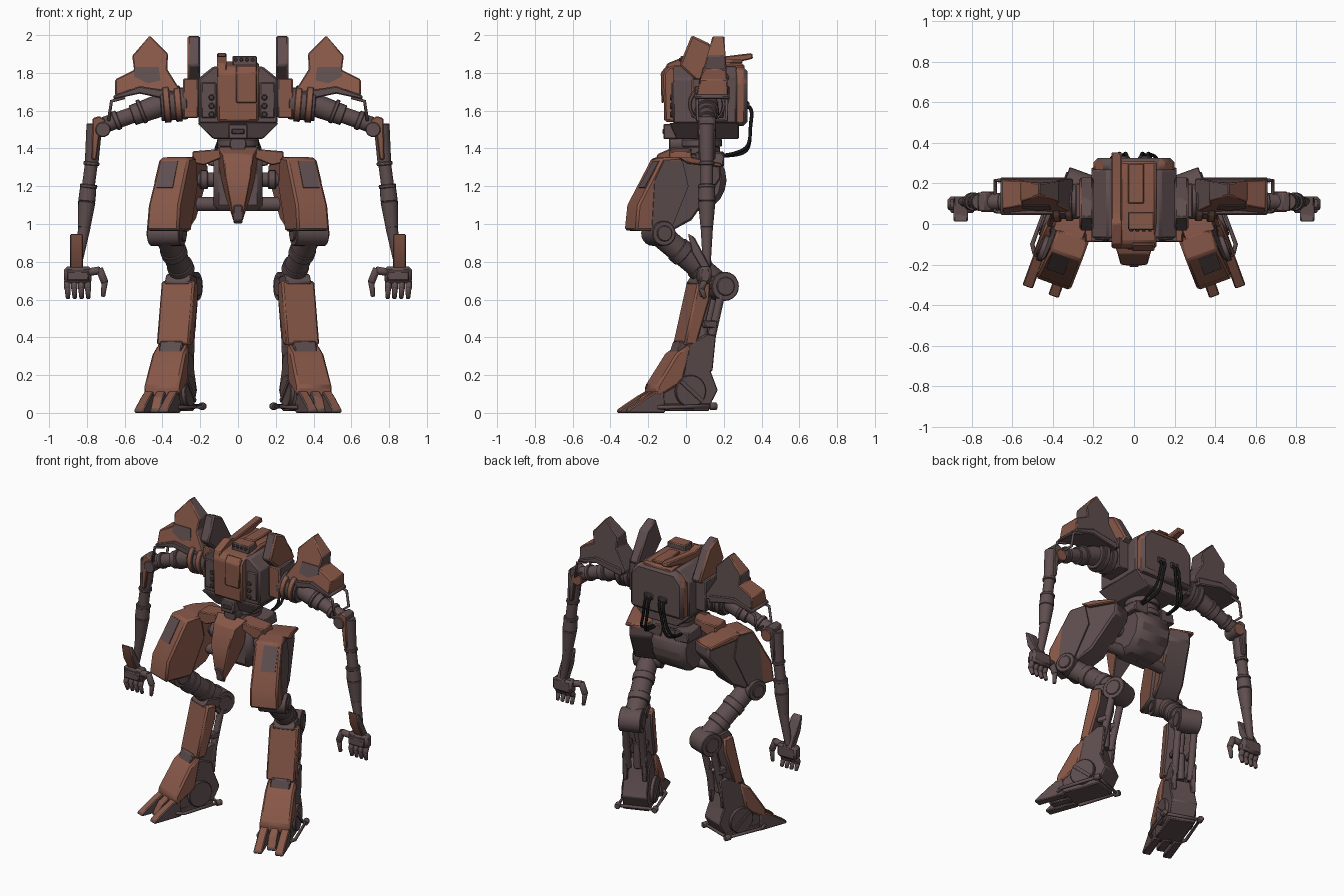
import bpy, bmesh, math
from mathutils import Vector, Matrix

if "Cube" in bpy.data.objects:
    bpy.data.objects.remove(bpy.data.objects["Cube"])


def material(name, *rgb):
    m = bpy.data.materials.new(name)
    m.diffuse_color = (*rgb, 1)
    m.use_nodes = True
    m.node_tree.nodes["Principled BSDF"].inputs["Base Color"].default_value = m.diffuse_color
    return m


RUST = material("rust_paint", 0.245, 0.097, 0.065)
GRAY = material("dark_metal", 0.115, 0.076, 0.078)
DARK = material("shadow_metal", 0.06, 0.042, 0.044)
BLACK = material("black_cable", 0.008, 0.008, 0.009)

# Legs are built in their own plane, then turned outward by 20 degrees
LEG = Matrix.Translation((0.34, 0, 0)) @ Matrix.Rotation(math.radians(20), 4, 'Z')


def finish(name, bm, mat, xf, mirror, bevel, rule=None):
    """Turn a bmesh into an object; rule(centre, normal) picks the second colour."""
    if xf:
        bm.transform(xf)
    bmesh.ops.recalc_face_normals(bm, faces=bm.faces)
    bm.normal_update()
    if rule:
        for f in bm.faces:
            f.material_index = int(rule(f.calc_center_median(), f.normal))
    me = bpy.data.meshes.new(name)
    bm.to_mesh(me)
    bm.free()
    for m in (mat if isinstance(mat, tuple) else (mat,)):
        me.materials.append(m)
    ob = bpy.data.objects.new(name, me)
    bpy.context.collection.objects.link(ob)
    if bevel:
        b = ob.modifiers.new("bevel", 'BEVEL')
        b.width, b.segments, b.limit_method = bevel, 1, 'ANGLE'
    if mirror:
        ob.modifiers.new("mirror", 'MIRROR')
    return ob


def prism(name, pts, a, b, axis='x', mat=GRAY, xf=None, mirror=False, bevel=0.006, tweak=None, rule=None):
    """Extrude a profile from a to b along an axis."""
    put = {'x': lambda p, t: (t, p[0], p[1]), 'y': lambda p, t: (p[0], t, p[1]),
           'z': lambda p, t: (p[0], p[1], t)}[axis]
    bm = bmesh.new()
    lo, hi = ([bm.verts.new(put(p, t)) for p in pts] for t in (a, b))
    bm.faces.new(lo)
    bm.faces.new(hi)
    for i in range(len(pts)):
        j = (i + 1) % len(pts)
        bm.faces.new((lo[i], lo[j], hi[j], hi[i]))
    if tweak:
        for v in bm.verts:
            v.co = tweak(v.co)
    return finish(name, bm, mat, xf, mirror, bevel, rule)


def box(name, x, y, z, mat=GRAY, **k):
    return prism(name, [(y[0], z[0]), (y[1], z[0]), (y[1], z[1]), (y[0], z[1])], *x, mat=mat, **k)


def cyl(name, p, q, r, r2=None, mat=GRAY, xf=None, mirror=True, seg=20, rule=None):
    p, q = Vector(p), Vector(q)
    bm = bmesh.new()
    bmesh.ops.create_cone(bm, cap_ends=True, segments=seg, radius1=r, radius2=r if r2 is None else r2,
                          depth=(q - p).length)
    bm.transform(Matrix.Translation((p + q) / 2) @ (q - p).to_track_quat('Z', 'Y').to_matrix().to_4x4())
    return finish(name, bm, mat, xf, mirror, 0.004, rule)


def tube(name, pts, r, mat, xf=None, smooth=True):
    cu = bpy.data.curves.new(name, 'CURVE')
    cu.dimensions, cu.bevel_depth, cu.bevel_resolution, cu.use_fill_caps = '3D', r, 2, True
    s = cu.splines.new('NURBS' if smooth else 'POLY')
    s.points.add(len(pts) - 1)
    for pt, co in zip(s.points, pts):
        pt.co = (*((xf @ Vector(co)) if xf else co), 1)
    if smooth:
        s.use_endpoint_u, s.order_u, s.resolution_u = True, 4, 8
    cu.materials.append(mat)
    ob = bpy.data.objects.new(name, cu)
    bpy.context.collection.objects.link(ob)
    ob.modifiers.new("mirror", 'MIRROR')


# ---- Torso
prism("torso_hull", [(-.21, 1.53), (.21, 1.53), (.21, 1.77), (.13, 1.835), (-.13, 1.835), (-.21, 1.77)],
      -.07, .27, 'y', bevel=.01)
prism("torso_back", [(-.2, 1.52), (.2, 1.52), (.2, 1.76), (.14, 1.83), (-.14, 1.83), (-.2, 1.76)],
      .25, .325, 'y', (GRAY, RUST), bevel=.02, rule=lambda c, n: abs(n.x) > .5)
prism("chest_panel", [(-.115, 1.54), (-.122, 1.8), (-.09, 1.835), (.1, 1.86), (.31, 1.85), (.31, 1.8),
                      (0, 1.7), (0, 1.54)], -.11, .11, mat=RUST, bevel=.012)
prism("chest_hatch", [(-.118, 1.64), (-.13, 1.64), (-.134, 1.8), (-.1, 1.842), (-.09, 1.83)], -.01, .1, mat=RUST)
prism("top_rail", [(-.12, 1.78), (-.1, 1.85), (0, 1.89), (.06, 1.87), (.35, 1.905), (.355, 1.875), (.2, 1.84), (0, 1.8)],
      -.112, -.06, mat=RUST)
box("top_vent", (-.03, .05), (.1, .3), (1.85, 1.87), RUST)
box("sensor_cluster", (-.03, .1), (-.03, .06), (1.83, 1.89), (RUST, GRAY), rule=lambda c, n: n.z < .5)
for i in range(4):
    cyl("sensor_lens", (-.012 + i * .03, -.037, 1.87), (-.012 + i * .03, -.02, 1.87), .01, mat=DARK, mirror=False, seg=10)
box("chest_recess", (.115, .195), (-.078, -.06), (1.56, 1.75), mirror=True)
for i in range(3):
    cyl("chest_lamp", (.14, -.085, 1.58 + i * .045), (.14, -.07, 1.58 + i * .045), .016, seg=12, mat=DARK)
prism("belly_hull", [(-.215, 1.535), (.215, 1.535), (.13, 1.45), (-.13, 1.45)], -.09, .28, 'y',
      tweak=lambda c: Vector((c.x, c.y + (.04 if c.y < 0 and c.z < 1.5 else 0), c.z)))
box("belly_sensor", (-.05, .05), (-.12, -.04), (1.45, 1.53))
box("belly_sensor_slot", (-.035, .035), (-.125, -.11), (1.475, 1.505), DARK)
for i, r in enumerate((.115, .1, .11)):
    cyl("waist_ring", (0, .08, 1.33 + i * .04), (0, .08, 1.37 + i * .04), r, mirror=False, seg=28)
cyl("waist_pivot", (0, -.09, 1.425), (0, .05, 1.425), .045, mirror=False)


# ---- Pelvis
def groin_taper(c):
    w = .11 if c.z > 1.3 else .11 - (1.3 - c.z) * .27
    return Vector((math.copysign(w * (.72 if c.y < -.14 else 1), c.x), c.y, c.z))


prism("groin_plate", [(-.06, 1.41), (-.15, 1.37), (-.2, 1.25), (-.205, 1.08), (-.18, 1.01), (-.1, 1.13), (-.02, 1.32)],
      -.1, .1, mat=(RUST, GRAY), tweak=groin_taper, rule=lambda c, n: n.z < -.4 and n.y > 0)
prism("groin_tip", [(-.212, 1.1), (-.2, 1.02), (-.17, 1.0), (-.15, 1.1)], -.025, .025)
prism("pelvis_hull", [(-.06, 1.36), (.17, 1.36), (.22, 1.26), (.2, 1.15), (.12, 1.07), (-.06, 1.07)], -.13, .13, bevel=.03)
prism("hip_flap", [(.06, 1.4), (.24, 1.385), (.245, 1.325), (.18, 1.31), (.06, 1.36)], -.09, .03, 'y', RUST, mirror=True)
prism("rear_hip_flap", [(.05, 1.385), (.15, 1.375), (.16, 1.31), (.05, 1.3)], .05, .2, 'y', mirror=True)
cyl("upper_hip_axle", (.08, .02, 1.235), (.29, .02, 1.235), .038)
cyl("upper_hip_collar", (.16, .02, 1.235), (.2, .02, 1.235), .05)
cyl("lower_hip_axle", (0, .02, 1.105), (.29, .0, 1.105), .037)

# ---- Shoulders
box("shoulder_mount", (.21, .29), (.03, .2), (1.56, 1.77), (GRAY, RUST), mirror=True,
    rule=lambda c, n: n.y < -.5)
prism("shoulder_stack", [(.03, 2.0), (.125, 1.955), (.235, 1.77), (.12, 1.7), (-.035, 1.84)], .2, .268, mirror=True,
      mat=(GRAY, RUST), bevel=.01, rule=lambda c, n: n.x > .5)
cyl("shoulder_drum", (.27, .11, 1.64), (.41, .11, 1.63), .085)
for x, r in ((.3, .095), (.36, .1)):
    cyl("shoulder_ring", (x, .11, 1.638), (x + .035, .11, 1.635), r, mat=(GRAY, RUST), rule=lambda c, n: n.y < -.6)


def armour_slope(c):
    t = c.z - 1.67
    return Vector((c.x, c.y + t * (.28 if c.y < .15 else -.07), c.z))


prism("shoulder_armour", [(.467, 1.998), (.56, 1.89), (.55, 1.815), (.65, 1.765), (.65, 1.68), (.52, 1.715), (.31, 1.665),
                          (.3, 1.7), (.375, 1.82), (.37, 1.9)], .05, .225, 'y', (RUST, GRAY), mirror=True,
      tweak=armour_slope, rule=lambda c, n: n.y > .5 or n.z < -.05 or n.x < -.6)
prism("armour_patch", [(.42, 1.83), (.55, 1.83), (.55, 1.78), (.48, 1.745), (.41, 1.76)], .045, .05, 'y', mirror=True,
      tweak=armour_slope, bevel=0)
prism("armour_flange", [(.33, 1.7), (.52, 1.73), (.66, 1.68), (.66, 1.66), (.52, 1.69), (.33, 1.65)], .045, .23, 'y',
      mirror=True)
tube("armour_bracket", [(.6, .06, 1.67), (.67, .06, 1.65), (.685, .06, 1.55), (.685, .215, 1.55), (.67, .215, 1.65),
                        (.6, .215, 1.67)], .009, GRAY, smooth=False)

# ---- Arms: a chain of tapered cylinders (x, z, radius)
chain = [(.38, 1.64, .062, .055, .56, 1.575), (.55, 1.58, .043, .043, .72, 1.52), (.76, 1.53, .042, .036, .775, 1.32),
         (.775, 1.33, .034, .034, .795, 1.18), (.793, 1.2, .042, .046, .8, 1.12), (.8, 1.12, .046, .033, .815, .98),
         (.812, .99, .033, .02, .85, .77)]
for x, z, r, r2, x2, z2 in chain:
    cyl("arm_segment", (x, .11, z), (x2, .11, z2), r, r2)
for x, z, x2, z2, r in ((.5, 1.6, .52, 1.592, .066), (.63, 1.553, .655, 1.543, .052), (.775, 1.33, .777, 1.31, .042),
                        (.79, 1.21, .792, 1.19, .046)):
    cyl("arm_ring", (x, .11, z), (x2, .11, z2), r)
cyl("elbow_hub", (.715, .06, 1.5), (.715, .16, 1.5), .04, mat=(GRAY, RUST), rule=lambda c, n: n.y < -.5)
prism("elbow_guard", [(.7, 1.55), (.735, 1.572), (.77, 1.56), (.775, 1.34), (.75, 1.34), (.735, 1.46)], .065, .155, 'y',
      (GRAY, RUST), mirror=True, rule=lambda c, n: n.y < -.5)

# ---- Hands
prism("wrist_guard", [(.01, .95), (.045, .93), (.135, .76), (.09, .75), (.03, .85)], .82, .89, mat=(RUST, GRAY),
      mirror=True, rule=lambda c, n: n.y > .1 or abs(n.x) > .5)
box("palm", (.775, .92), (.07, .135), (.685, .775), mirror=True, bevel=.015)
box("knuckle_plate", (.79, .905), (.055, .08), (.7, .75), mirror=True)
for i in range(4):
    x = .795 + i * .036
    cyl("finger_base", (x, .1, .7), (x, .08, .655), .018, seg=10)
    cyl("finger_tip", (x, .08, .665), (x - .003, .1, .605), .017, .012, seg=10)
cyl("thumb_root", (.79, .09, .745), (.73, .08, .755), .022, seg=10)
cyl("thumb_base", (.735, .08, .765), (.705, .08, .69), .021, seg=10)
cyl("thumb_tip", (.705, .08, .7), (.715, .085, .615), .018, .012, seg=10)

# ---- Thighs
leg = dict(xf=LEG, mirror=True)


def lean(c):
    return Vector((c.x - .03 * max(0, c.z - 1.0) * (2 if c.x > -.04 else .5), c.y, c.z))


prism("thigh_armour", [(-.145, 1.35), (-.03, 1.355), (.0, 1.2), (-.1, .96), (-.3, .965), (-.285, 1.1)], -.135, .047,
      mat=(RUST, GRAY), tweak=lean, bevel=.012, rule=lambda c, n: n.y > .55 or n.z < -.5, **leg)
prism("thigh_patch", [(-.15, 1.33), (-.23, 1.19), (-.239, 1.194), (-.158, 1.334)], -.08, .012, bevel=0, **leg)
prism("thigh_outer_cover", [(-.135, 1.335), (-.03, 1.335), (.0, 1.2), (-.1, .975), (-.21, .975), (-.19, 1.23)], .04, .052,
      tweak=lean, bevel=0, **leg)
prism("thigh_rear", [(-.1, 1.345), (.03, 1.345), (.19, 1.315), (.19, 1.24), (.02, 1.02), (-.1, .96)], -.12, .042,
      mat=(GRAY, RUST), tweak=lean, bevel=.012, rule=lambda c, n: n.x < -.6 or n.z > .6, **leg)
prism("thigh_side_rim", [(-.05, 1.352), (.03, 1.352), (.185, 1.322), (.185, 1.3), (.0, 1.32)], -.11, .05, mat=RUST, **leg)

# ---- Knees, lower thighs and rear joints
cyl("knee_axle", (-.105, -.15, .95), (.075, -.15, .95), .066, xf=LEG)
cyl("knee_cap", (-.115, -.15, .95), (.085, -.15, .95), .042, xf=LEG)
cyl("lower_thigh", (-.012, -.15, .95), (-.005, .19, .68), .064, .062, xf=LEG)
for t in (.3, .62):
    p = Vector((-.01, -.15 + .34 * t, .95 - .27 * t))
    cyl("lower_thigh_ring", p, p + Vector((0, .04, -.032)), .07, xf=LEG)
cyl("rear_joint", (-.066, .195, .67), (.075, .195, .67), .077, xf=LEG)
cyl("rear_joint_hub", (-.072, .195, .67), (.082, .195, .67), .05, xf=LEG)

# ---- Shins
prism("shin_plate", [(.04, .7), (.11, .69), (.105, .6), (.03, .36), (-.04, .36)], -.1, .085, mat=(RUST, GRAY), bevel=.01,
      rule=lambda c, n: n.y > .5, **leg)
prism("shin_cap", [(.03, .69), (.06, .735), (.16, .72), (.15, .66), (.06, .65)], -.075, .065, **leg)
prism("ankle_block", [(-.05, .38), (.02, .38), (.02, .32), (-.07, .32)], -.065, .06, **leg)
for u in (-.05, .055):
    cyl("shin_strut", (u, .18, .64), (u, .1, .3), .022, xf=LEG)
    box("shin_clamp", (u - .024, u + .024), (.08, .15), (.45, .49), **leg)
cyl("shin_piston", (-.005, .13, .62), (-.005, .08, .42), .017, xf=LEG)
cyl("shin_piston_sleeve", (-.005, .1, .48), (-.005, .09, .3), .026, xf=LEG)

# ---- Feet
prism("foot_armour", [(.0, .37), (-.085, .315), (-.2, .14), (-.2, .08), (-.05, .16)], -.1, .098, mat=RUST, bevel=.012,
      tweak=lambda c: Vector((c.x * (1 - .6 * max(0, c.z - .22)), c.y, c.z)), **leg)
prism("heel_hull", [(.0, .34), (.09, .3), (.11, .22), (.15, .12), (.1, .03), (-.18, .04), (-.18, .1)],
      -.078, .085, **leg)
for u in (-.07, .055):
    prism("ankle_cheek", [(-.02, .36), (.09, .42), (.14, .41), (.12, .22), (-.02, .2)], u, u + .03, **leg)
cyl("ankle_disc", (-.1, -.01, .115), (.106, -.01, .115), .085, xf=LEG, seg=28)
for u in (-.106, .106):
    prism("ankle_disc_bar", [(-.075, .16), (-.06, .175), (.06, .07), (.045, .055)], u, u + .008, bevel=0, **leg)
for u, front in ((-.068, -.355), (0, -.29), (.068, -.355)):
    prism("toe", [(-.16, .135), (-.25, .085), (front, .018), (front, 0), (-.15, 0)], u - .027, u + .027, mat=(GRAY, RUST),
          rule=lambda c, n: n.z > .3, **leg)
box("sole", (-.08, .09), (-.2, .1), (.01, .05), **leg)
tube("foot_rail", [(-.09, -.19, .03), (-.12, -.15, .03), (-.12, .11, .035), (.118, .11, .035), (.118, -.15, .03),
                   (.09, -.19, .03)], .011, GRAY, LEG, smooth=False)
for u in (-.12, .118):
    cyl("rail_end", (u, .09, .035), (u, .13, .035), .02, xf=LEG, seg=10)

# ---- Back cables
for d in (0, .03):
    tube("back_cable", [(.035 + d, .31, 1.63), (.035 + d, .36, 1.62), (.05 + d, .335, 1.54 - d), (.07 + d, .345, 1.4 + d),
                        (.1 + d, .3, 1.36 + d / 2), (.1, .17, 1.36)], .009, BLACK)
box("cable_socket", (.02, .085), (.31, .335), (1.61, 1.65), DARK, mirror=True)

# Smooth the round parts, keep edges crisp
bpy.ops.object.select_all(action='DESELECT')
for ob in bpy.context.scene.objects:
    if ob.type == 'MESH':
        ob.select_set(True)
        bpy.context.view_layer.objects.active = ob
bpy.ops.object.shade_smooth_by_angle(angle=math.radians(30))
